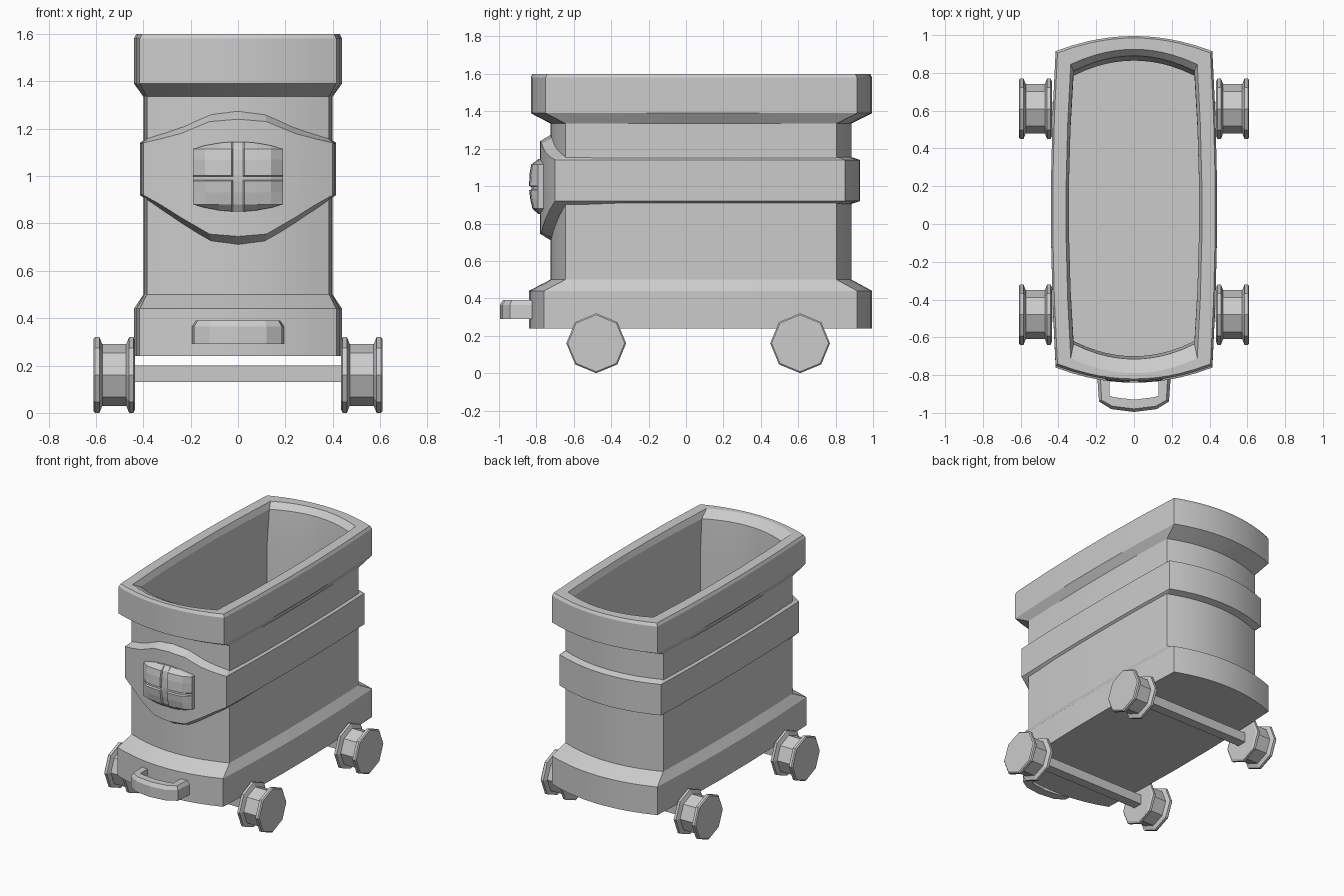
import bpy, bmesh, math

cube = bpy.data.objects.get("Cube")
if cube:
    bpy.data.objects.remove(cube, do_unlink=True)


def make(name, verts, faces, smooth=None):
    mesh = bpy.data.meshes.new(name)
    mesh.from_pydata(verts, [], faces)
    bm = bmesh.new()
    bm.from_mesh(mesh)
    bmesh.ops.recalc_face_normals(bm, faces=bm.faces)
    bm.to_mesh(mesh)
    bm.free()
    ob = bpy.data.objects.new(name, mesh)
    bpy.context.collection.objects.link(ob)
    if smooth:
        bpy.ops.object.select_all(action='DESELECT')
        ob.select_set(True)
        bpy.context.view_layer.objects.active = ob
        bpy.ops.object.shade_smooth_by_angle(angle=math.radians(smooth))
    return ob


def loft(name, rings, caps=True, loop=False, smooth=None):
    """Skin closed rings of equal length, capping the ends or joining them."""
    n, m = len(rings[0]), len(rings)
    verts = [p for ring in rings for p in ring]
    faces = []
    for r in range(m if loop else m - 1):
        a, b = r * n, (r + 1) % m * n
        for i in range(n):
            j = (i + 1) % n
            faces.append((a + i, a + j, b + j, b + i))
    if caps and not loop:
        faces += [tuple(range(n)), tuple(range((m - 1) * n, m * n))]
    return make(name, verts, faces, smooth)


ARC = [0, .15, .3, .45, .6, .8, 1]
ARC = [-u for u in reversed(ARC[1:])] + ARC
SIDE = [-.6, -.2, .2, .6]


def outline(w, front, back, drop=.025, sag=.08):
    """Barrel-sided plan shape: bowed ends and gently bulging sides."""
    xc, y0, y1 = w - drop, front + sag, back - sag
    mid, half = (y0 + y1) / 2, (y1 - y0) / 2
    pts = [(u * xc, front + sag * u * u) for u in ARC]
    pts += [(w - drop * t * t, mid + half * t) for t in SIDE]
    pts += [(-u * xc, back - sag * u * u) for u in ARC]
    pts += [(-w + drop * t * t, mid - half * t) for t in SIDE]
    return pts


def level(z, *shape):
    return [(x, y, z) for x, y in outline(*shape)]


# Hollow bin: base skirt, waist, rim, then down the inside to the floor
loft("bin_body", [
    level(.24, .44, -.84, .995),
    level(.44, .44, -.84, .995),
    level(.50, .40, -.725, .885, .015),
    level(1.335, .40, -.725, .885, .015),
    level(1.39, .44, -.83, .995),
    level(1.58, .44, -.83, .995),
    level(1.60, .43, -.82, .985),
    level(1.60, .36, -.79, .925),
    level(1.56, .345, -.715, .89),
    level(1.33, .345, -.70, .865),
    level(.50, .345, -.70, .865),
], smooth=15)


# Raised band that swells into a shield on the front
def interp(x, table):
    for (xa, za), (xb, zb) in zip(table, table[1:]):
        if x <= xb:
            return za + (zb - za) * (x - xa) / (xb - xa)
    return table[-1][1]


TOP = [(0, 1.24), (.12, 1.23), (.24, 1.18), (.39, 1.14)]
BOTTOM = [(0, .745), (.12, .755), (.25, .83), (.39, .92)]


def band_ring(shape, edge, offset):
    pts = outline(*shape)
    return [(x, y, (interp(abs(x), edge) if i < len(ARC) else edge[-1][1]) + offset *
             (1 + (1.2 * (1 - abs(x) / .4) if i < len(ARC) else 0)))
            for i, (x, y) in enumerate(pts)]


INNER, OUTER = (.39, -.715, .875, .015), (.415, -.78, .93, .015)
loft("shield_band", [
    band_ring(INNER, BOTTOM, -.018), band_ring(OUTER, BOTTOM, 0),
    band_ring(OUTER, TOP, 0), band_ring(INNER, TOP, .018),
], loop=True, smooth=15)

# Domed badge with a recessed cross
XS = [-.19, -.14, -.08, -.027, -.022, .022, .027, .08, .14, .19]
ZS = [.85, .88, .93, .978, .983, .997, 1.002, 1.07, 1.115, 1.145]
verts, faces = [], []
for layer in (0, 1):
    for j, z in enumerate(ZS):
        for i, x in enumerate(XS):
            rim = i in (0, len(XS) - 1) or j in (0, len(ZS) - 1)
            dome = .84 - .5 * x * x - 1.1 * (z - 1.01) ** 2
            if i in (4, 5) or j in (4, 5):
                dome -= .012
            y = (.79 if rim else dome) if layer else .74
            pull = (abs(x) / .19) ** 2 * .03
            zz = z + (pull if j == 0 else -pull if j == len(ZS) - 1 else 0)
            verts.append((x, -y, zz))
nx, nz = len(XS), len(ZS)
for j in range(nz - 1):
    for i in range(nx - 1):
        a = j * nx + i
        quad = (a, a + 1, a + nx + 1, a + nx)
        faces += [quad, tuple(k + nx * nz for k in quad)]
border = ([(0, i) for i in range(nx)] + [(j, nx - 1) for j in range(1, nz)] +
          [(nz - 1, i) for i in range(nx - 2, -1, -1)] + [(j, 0) for j in range(nz - 2, 0, -1)])
border = [j * nx + i for j, i in border]
for a, b in zip(border, border[1:] + border[:1]):
    faces.append((a, b, b + nx * nz, a + nx * nz))
make("front_badge", verts, faces)

# Pull handle: a bevelled strip swept around a U
OUT = [(.195, -.80), (.185, -.94), (.12, -.98), (0, -.995)]
IN = [(.13, -.80), (.13, -.91), (.10, -.918), (0, -.93)]


def mirrored(path):
    return path + [(-x, y) for x, y in path[-2::-1]]


sections = []
for (ox, oy), (ix, iy) in zip(mirrored(OUT), mirrored(IN)):
    def at(t, z):
        return (ox + (ix - ox) * t, oy + (iy - oy) * t, z)
    sections.append([at(0, .29), at(0, .365), at(.25, .39), at(1, .39), at(1, .29)])
loft("pull_handle", sections)

# Spool wheels with eight sides, and square axles
SPOOL = [(.435, .145), (.442, .16), (.46, .16), (.472, .13),
         (.573, .13), (.585, .16), (.603, .16), (.61, .152)]


def wheel(name, side, y):
    rings = [[(side * x, y + r * math.sin(k * math.pi / 4), .16 + r * math.cos(k * math.pi / 4))
              for k in range(8)] for x, r in SPOOL]
    loft(name, rings)


for end, y in (("front", -.48), ("back", .61)):
    for label, side in (("left", 1), ("right", -1)):
        wheel(f"{end}_{label}_wheel", side, y)
    loft(f"{end}_axle", [[(x, y + a * .035, .165 + b * .035)
                          for a, b in ((-1, -1), (1, -1), (1, 1), (-1, 1))] for x in (-.45, .45)])
